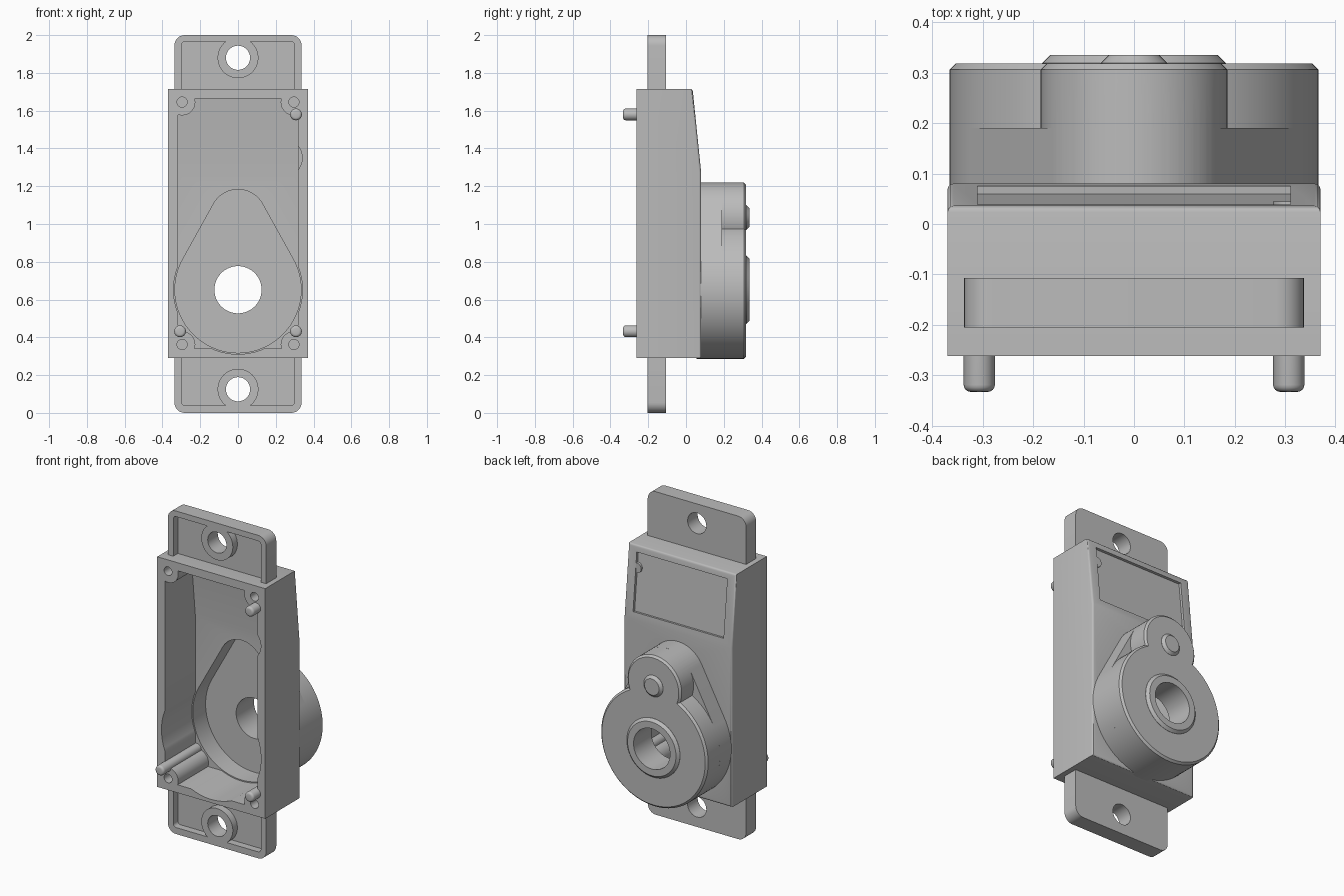
import bpy, bmesh, math
from mathutils import Vector

if "Cube" in bpy.data.objects:
    bpy.data.objects.remove(bpy.data.objects["Cube"])

grey = bpy.data.materials.new("mid grey plastic")
grey.use_nodes = True
colour = (0.5, 0.5, 0.5, 1)
grey.diffuse_color = colour
grey.node_tree.nodes["Principled BSDF"].inputs["Base Color"].default_value = colour


def prism(name, pts, lo, hi, axis="y", chamfer=0.0, segs=1, at_lo=False):
    """Extrude an outline: (x, z) along y, or (y, z) along x; optionally bevel one rim."""
    put = (lambda a, b, t: (a, t, b)) if axis == "y" else (lambda a, b, t: (t, a, b))
    bm = bmesh.new()
    low = [bm.verts.new(put(a, b, lo)) for a, b in pts]
    high = [bm.verts.new(put(a, b, hi)) for a, b in pts]
    bm.faces.new(low)
    bm.faces.new(high)
    for i in range(len(pts)):
        j = (i + 1) % len(pts)
        bm.faces.new((low[i], low[j], high[j], high[i]))
    bmesh.ops.recalc_face_normals(bm, faces=bm.faces)
    if chamfer:
        rim = set(low if at_lo else high)
        edges = [e for e in bm.edges if set(e.verts) <= rim]
        bmesh.ops.bevel(bm, geom=edges, offset=chamfer, segments=segs,
                        profile=0.5, affect="EDGES")
    mesh = bpy.data.meshes.new(name)
    bm.to_mesh(mesh)
    bm.free()
    mesh.materials.append(grey)
    ob = bpy.data.objects.new(name, mesh)
    bpy.context.collection.objects.link(ob)
    return ob


def arc(cx, cz, r, a0, a1, n):
    return [(cx + r * math.cos(math.radians(a0 + (a1 - a0) * i / n)),
             cz + r * math.sin(math.radians(a0 + (a1 - a0) * i / n))) for i in range(n + 1)]


def circle(cx, cz, r, n=64):
    return arc(cx, cz, r, 0, 360, n)[:-1]


def rect(x0, x1, z0, z1, r=0.0):
    if not r:
        return [(x0, z0), (x1, z0), (x1, z1), (x0, z1)]
    return (arc(x1 - r, z1 - r, r, 0, 90, 8) + arc(x0 + r, z1 - r, r, 90, 180, 8)
            + arc(x0 + r, z0 + r, r, 180, 270, 8) + arc(x1 - r, z0 + r, r, 270, 360, 8))


def teardrop(big, small):
    """Outline wrapped around the large and the small circle of the gear case."""
    t = math.degrees(math.asin((big - small) / (SMALL_Z - BIG_Z)))
    return (arc(0, SMALL_Z, small, t, 180 - t, 32)
            + arc(0, BIG_Z, big, 180 - t, 360 + t, 64))


def boolean(target, other, op="DIFFERENCE"):
    mod = target.modifiers.new("bool", "BOOLEAN")
    mod.object, mod.operation, mod.solver = other, op, "EXACT"
    bpy.context.view_layer.objects.active = target
    bpy.ops.object.modifier_apply(modifier=mod.name)
    bpy.data.objects.remove(other)


def smooth(ob):
    bpy.ops.object.select_all(action="DESELECT")
    ob.select_set(True)
    bpy.context.view_layer.objects.active = ob
    bpy.ops.object.shade_smooth_by_angle(angle=math.radians(30))


BIG_Z, SMALL_Z = 0.652, 1.035
FRONT, BACK, FLOOR, POCKET = -0.262, 0.08, 0.035, 0.16
corners = [(x, z) for x in (-0.296, 0.296) for z in (0.362, 1.645)]

# Housing shell with sloped upper back
housing = prism("housing", [(FRONT, 0.29), (BACK, 0.29), (BACK, 1.275),
                            (0.035, 1.715), (FRONT, 1.715)], -0.37, 0.37, "x")
bm = bmesh.new()
bm.from_mesh(housing.data)
rim = [e for e in bm.edges
       if sum(v.co.y > 0 for v in e.verts) == 2 and abs(e.verts[0].co.z - 1.275) + abs(e.verts[1].co.z - 1.275) > 0.1]
bmesh.ops.bevel(bm, geom=rim, offset=0.012, segments=3, profile=0.5, affect="EDGES")
bm.to_mesh(housing.data)
bm.free()

# Main cavity, leaving screw posts in its corners
cavity = prism("cavity_cutter", [(-0.4, 0.34), (FLOOR, 0.34), (FLOOR, 1.255),
                                 (-0.008, 1.665), (-0.4, 1.665)], -0.317, 0.317, "x")
for x, z in corners:
    boolean(cavity, prism("post_cutter", circle(x, z, 0.07, 32), -0.5, 0.2))
boolean(housing, cavity)
# Round reliefs in the walls, and opening into the gear case
boolean(housing, prism("relief_cutter", circle(0, BIG_Z, 0.341, 96), -0.4, FLOOR))
boolean(housing, prism("side_relief_cutter", circle(0.24, 1.35, 0.1), -0.4, -0.002))
boolean(housing, prism("opening_cutter", teardrop(0.334, 0.148), -0.2, 0.2))
for x, z in corners:
    boolean(housing, prism("screw_cutter", circle(x, z, 0.027, 24), -0.4, -0.12))

# Shallow label recess following the slope
a, b = Vector((0.0755, 1.32)), Vector((0.0392, 1.675))
out = Vector((b.y - a.y, a.x - b.x)).normalized()
label = [a - out * 0.016, a + out * 0.05, b + out * 0.05, b - out * 0.016]
boolean(housing, prism("label_cutter", [tuple(p) for p in label], -0.31, 0.31, "x"))
smooth(housing)

# Gear case: thin web, large drum, small drum, bearing collar and button
case = prism("gear_case", teardrop(0.366, 0.185), 0.055, 0.19)
boolean(case, prism("drum", circle(0, BIG_Z, 0.366, 96), 0.055, 0.318, chamfer=0.012), "UNION")
boolean(case, prism("small_drum", circle(0, SMALL_Z, 0.185), 0.055, 0.318, chamfer=0.012), "UNION")
boolean(case, prism("collar", circle(0, BIG_Z, 0.182), 0.25, 0.335, chamfer=0.016), "UNION")
boolean(case, prism("button", circle(0, SMALL_Z, 0.066, 40), 0.25, 0.335, chamfer=0.016), "UNION")
boolean(case, prism("pocket_cutter", teardrop(0.334, 0.148), -0.2, POCKET))
boolean(case, prism("bore_cutter", circle(0, BIG_Z, 0.125), 0, 0.5))
smooth(case)

# Mounting tabs with a rimmed recess and a bolt hole
for name, z0, z1, hole_z, r0, r1 in (("top_tab", 1.6, 2.0, 1.88, 1.5, 1.965),
                                     ("bottom_tab", 0.0, 0.4, 0.125, 0.04, 0.5)):
    tab = prism(name, rect(-0.337, 0.337, z0, z1, 0.055), -0.205, -0.107)
    recess = prism("recess_cutter", rect(-0.3, 0.3, r0, r1, 0.02), -0.3, -0.16)
    boolean(recess, prism("ring_cutter", circle(0, hole_z, 0.108), -0.4, 0))
    boolean(tab, recess)
    boolean(tab, prism("hole_cutter", circle(0, hole_z, 0.064, 48), -0.4, 0.1))
    # Keep only the part outside the housing
    inside = rect(-0.5, 0.5, 0.3, 1.705)
    boolean(tab, prism("trim_cutter", inside, -0.4, 0.4))
    smooth(tab)

# Locating pegs with rounded tips
for name, x, z in (("upper_peg", 0.307, 1.58), ("lower_left_peg", 0.307, 0.432),
                   ("lower_right_peg", -0.307, 0.432)):
    smooth(prism(name, circle(x, z, 0.031, 32), -0.333, FLOOR + 0.01,
                 chamfer=0.014, segs=4, at_lo=True))
